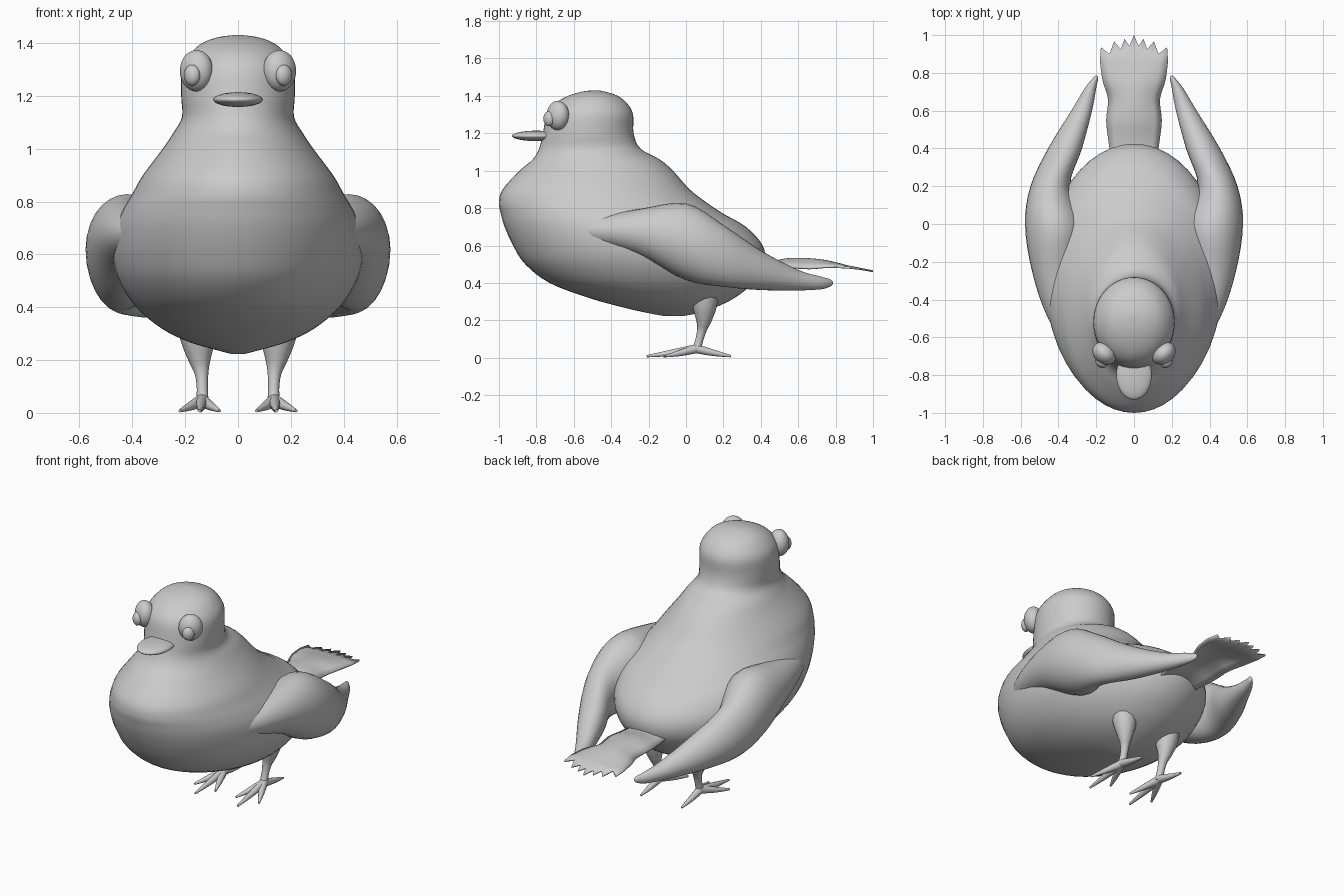
import bpy, bmesh, math
from mathutils import Vector, Matrix

cube = bpy.data.objects.get("Cube")
if cube:
    bpy.data.objects.remove(cube, do_unlink=True)

grey = bpy.data.materials.new("plain grey")
grey.use_nodes = True
grey.diffuse_color = (0.6, 0.6, 0.6, 1)
grey.node_tree.nodes["Principled BSDF"].inputs["Base Color"].default_value = (0.6, 0.6, 0.6, 1)


def finish(name, bm, angle=60):
    bmesh.ops.recalc_face_normals(bm, faces=bm.faces)
    mesh = bpy.data.meshes.new(name)
    bm.to_mesh(mesh)
    bm.free()
    mesh.materials.append(grey)
    obj = bpy.data.objects.new(name, mesh)
    bpy.context.collection.objects.link(obj)
    bpy.ops.object.select_all(action='DESELECT')
    obj.select_set(True)
    bpy.context.view_layer.objects.active = obj
    bpy.ops.object.shade_smooth_by_angle(angle=math.radians(angle))
    return obj


def smooth_rows(rows, steps=4):
    """Catmull-Rom interpolation through rows of numbers."""
    out = []
    for i in range(len(rows) - 1):
        a, b = rows[max(i - 1, 0)], rows[i]
        c, d = rows[i + 1], rows[min(i + 2, len(rows) - 1)]
        for s in range(steps):
            t = s / steps
            out.append([q + 0.5 * t * (r - p + t * (2 * p - 5 * q + 4 * r - u + t * (3 * (q - r) + u - p)))
                        for p, q, r, u in zip(a, b, c, d)])
    out.append(rows[-1])
    return out


def loft(bm, rings):
    """Skin a list of closed point rings and cap both ends."""
    rings = [[bm.verts.new(p) for p in ring] for ring in rings]
    n = len(rings[0])
    for a, b in zip(rings, rings[1:]):
        for i in range(n):
            j = (i + 1) % n
            bm.faces.new((a[i], a[j], b[j], b[i]))
    bm.faces.new(rings[0])
    bm.faces.new(rings[-1])


def circle(n):
    return [(math.cos(2 * math.pi * i / n), math.sin(2 * math.pi * i / n)) for i in range(n)]


def tube(bm, nodes, n=12):
    """Round limb through (x, y, z, radius) nodes."""
    nodes = smooth_rows(nodes, 3)
    pts = [Vector(p[:3]) for p in nodes]
    rings = []
    for i, p in enumerate(pts):
        axis = pts[min(i + 1, len(pts) - 1)] - pts[max(i - 1, 0)]
        u = axis.orthogonal().normalized() if abs(axis.z) < 1e-6 else axis.cross(Vector((1, 0, 0))).normalized()
        v = axis.cross(u).normalized()
        r = max(nodes[i][3], 0.002)
        rings.append([p + u * c * r + v * s * r for c, s in circle(n)])
    loft(bm, rings)


def ellipsoid(name, centre, radii, yaw=0):
    bm = bmesh.new()
    m = Matrix.Translation(centre) @ Matrix.Rotation(yaw, 4, 'Z') @ Matrix.Diagonal((*radii, 1))
    bmesh.ops.create_uvsphere(bm, u_segments=32, v_segments=20, radius=1, matrix=m)
    return finish(name, bm)


# Body and head: height, front, back, half width
body_rows = [
    (.222, -.11, -.02, .02), (.24, -.21, .07, .09), (.27, -.34, .16, .19),
    (.32, -.52, .26, .29), (.4, -.73, .36, .385), (.5, -.86, .42, .45),
    (.6, -.925, .41, .475), (.7, -.97, .32, .465), (.77, -.99, .2, .435),
    (.83, -1, .11, .4), (.9, -.98, .02, .36), (1, -.89, -.07, .285),
    (1.06, -.82, -.14, .245), (1.12, -.785, -.245, .212), (1.2, -.765, -.28, .215),
    (1.3, -.745, -.283, .212), (1.36, -.7, -.315, .18), (1.4, -.63, -.365, .135),
    (1.422, -.56, -.43, .075), (1.43, -.5, -.47, .015)]
bm = bmesh.new()
loft(bm, [[(w * c, (f + b) / 2 + (b - f) / 2 * s, z) for c, s in circle(48)]
          for z, f, b, w in smooth_rows(body_rows)])
finish("body", bm)

# Wings: position along y, centre x, centre z, half width, half height
wing_rows = [
    (-.75, .27, .68, .03, .03), (-.5, .375, .68, .08, .07), (-.25, .42, .67, .12, .125),
    (0, .42, .62, .157, .205), (.2, .443, .545, .105, .165), (.4, .365, .468, .09, .106),
    (.6, .277, .415, .055, .055), (.72, .23, .4, .03, .034), (.77, .205, .4, .015, .02),
    (.785, .2, .4, .004, .006)]
for side, label in ((1, "left"), (-1, "right")):
    bm = bmesh.new()
    loft(bm, [[(side * (x + rx * c), y, z + rz * s) for c, s in circle(28)]
              for y, x, z, rx, rz in smooth_rows(wing_rows)])
    finish(label + "_wing", bm)

# Tail: cambered sheet ending in pointed feathers
tips = [1.0, .94, .98, .925, .965, .9, .935]
tip_x = [0, .025, .05, .07, .105, .13, .175]
xs = [-x for x in tip_x[:0:-1]] + tip_x
ends = tips[:0:-1] + tips
# y, half width, centre z, camber
tail_rows = smooth_rows([(.34, .12, .5, .02), (.45, .135, .51, .03), (.55, .145, .528, .045),
                         (.66, .135, .527, .05), (.76, .165, .515, .03), (.86, .18, .49, .008)])
bm = bmesh.new()
grid = [[bm.verts.new((x / .175 * w, y, z - camber * (x / .175) ** 2)) for x in xs]
        for y, w, z, camber in tail_rows]
grid.append([bm.verts.new((x, y, .49 - (y - .86) * .2)) for x, y in zip(xs, ends)])
for a, b in zip(grid, grid[1:]):
    for i in range(len(xs) - 1):
        bm.faces.new((a[i], a[i + 1], b[i + 1], b[i]))
tail = finish("tail", bm)
thick = tail.modifiers.new("thickness", 'SOLIDIFY')
thick.thickness = .01
thick.offset = 0

# Beak and eyes
ellipsoid("beak", (0, -.8, 1.186), (.094, .13, .028))
for side, label in ((1, "left"), (-1, "right")):
    ellipsoid(label + "_eye", (side * .157, -.685, 1.295), (.068, .055, .078), side * .7)
    ellipsoid(label + "_pupil", (side * .174, -.733, 1.278), (.034, .026, .04), side * .7)

# Legs with three front toes and one back toe
for side, label in ((1, "left"), (-1, "right")):
    bm = bmesh.new()
    tube(bm, [(side * .16, .1, .38, .075), (side * .152, .1, .28, .066), (side * .145, .095, .2, .042),
              (side * .138, .085, .15, .026), (side * .135, .07, .09, .021), (side * .135, .055, .04, .024)])
    for x, y in ((.07, -.12), (.145, -.21), (.22, -.11), (.14, .24)):
        tube(bm, [(side * .137, .055, .048, .024), (side * (.137 + x) / 2, (.055 + y) / 2, .026, .017),
                  (side * x, y, .008, .006)])
    finish(label + "_leg", bm)
